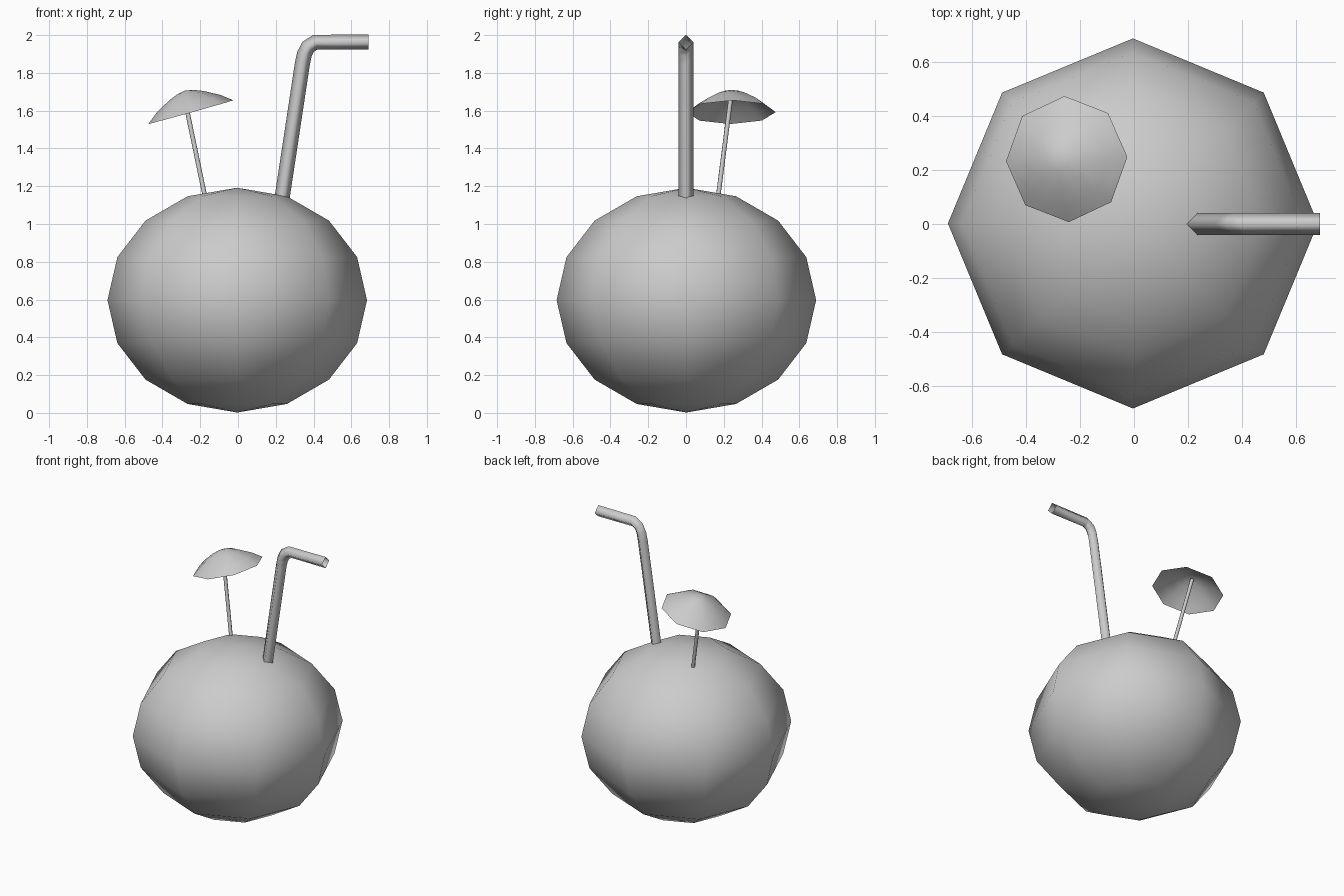
import bpy, bmesh
from math import radians, pi, sin, cos
from mathutils import Vector

if "Cube" in bpy.data.objects:
    bpy.data.objects.remove(bpy.data.objects["Cube"])


def tube(name, points, radius, sides, phase=0.0):
    """Open tube whose rings follow a path in space."""
    pts = [Vector(p) for p in points]
    bm = bmesh.new()
    rings = []
    for i, p in enumerate(pts):
        a = (p - pts[i - 1]).normalized() if i > 0 else None
        b = (pts[i + 1] - p).normalized() if i < len(pts) - 1 else None
        t = ((a or b) + (b or a)).normalized()
        v = Vector((0, 1, 0))
        v = (v - t * v.dot(t)).normalized()
        u = v.cross(t)
        rings.append([bm.verts.new(p + radius * (u * cos(k * 2 * pi / sides + phase)
                                                 + v * sin(k * 2 * pi / sides + phase)))
                      for k in range(sides)])
    for r, s in zip(rings, rings[1:]):
        for k in range(sides):
            n = (k + 1) % sides
            bm.faces.new((r[k], r[n], s[n], s[k]))
    return finish(name, bm)


def finish(name, bm):
    bmesh.ops.recalc_face_normals(bm, faces=bm.faces)
    for f in bm.faces:
        f.smooth = True
    me = bpy.data.meshes.new(name)
    bm.to_mesh(me)
    bm.free()
    ob = bpy.data.objects.new(name, me)
    bpy.context.collection.objects.link(ob)
    return ob


# Low-poly round coconut
bpy.ops.mesh.primitive_uv_sphere_add(segments=8, ring_count=8, radius=1,
                                     location=(-0.004, 0.002, 0.597))
nut = bpy.context.object
nut.name = "coconut"
nut.scale = (0.687, 0.687, 0.595)
bpy.ops.object.shade_smooth()

# Bent drinking straw, four-sided and open at the ends
tube("straw", [(0.205, 0, 0.95), (0.341, 0, 1.85), (0.352, 0, 1.9), (0.371, 0, 1.938),
               (0.41, 0, 1.963), (0.69, 0, 1.963)], 0.04, 4)

# Umbrella stick
tube("umbrella_stick", [(-0.155, 0.158, 1.05), (-0.288, 0.24, 1.69)], 0.012, 8)

# Umbrella canopy: thin eight-sided dome, tilted
bm = bmesh.new()
profile = [(0.234, 0.0), (0.175, 0.046), (0.095, 0.09), (0.045, 0.11)]
rings = [[bm.verts.new((r * cos(k * pi / 4), r * sin(k * pi / 4), h)) for k in range(8)]
         for r, h in profile]
apex = bm.verts.new((0, 0, 0.118))
for k in range(8):
    n = (k + 1) % 8
    for r, s in zip(rings, rings[1:]):
        bm.faces.new((r[k], r[n], s[n], s[k]))
    bm.faces.new((rings[-1][k], rings[-1][n], apex))
canopy = finish("umbrella_canopy", bm)
canopy.location = (-0.25, 0.241, 1.592)
canopy.rotation_euler = (0, radians(-15.6), radians(2))
